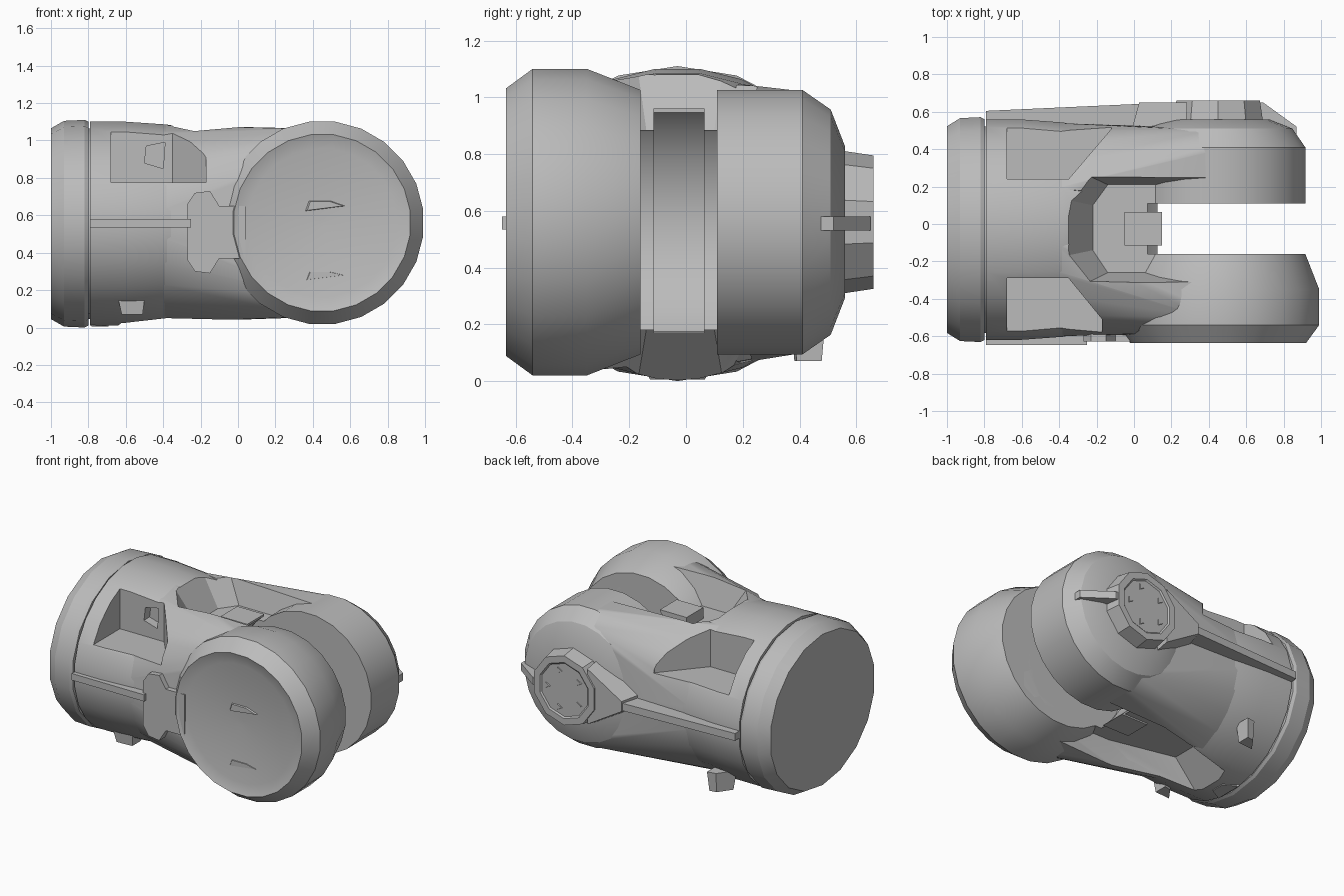
import bpy, bmesh, math
from mathutils import Vector

cube = bpy.data.objects.get("Cube")
if cube:
    bpy.data.objects.remove(cube, do_unlink=True)

grey = bpy.data.materials.new("plain_grey")
grey.use_nodes = True
COLOR = (0.5, 0.5, 0.5, 1)
grey.diffuse_color = COLOR
grey.node_tree.nodes["Principled BSDF"].inputs["Base Color"].default_value = COLOR

HX = 0.45                     # hinge position
X, Y, Z = Vector((1, 0, 0)), Vector((0, 1, 0)), Vector((0, 0, 1))
body_axis = Vector((0, -0.03, 0.555))
hinge = Vector((HX, 0, 0.56))


def finish(name, bm):
    bmesh.ops.remove_doubles(bm, verts=bm.verts, dist=1e-5)
    bmesh.ops.recalc_face_normals(bm, faces=bm.faces)
    me = bpy.data.meshes.new(name)
    bm.to_mesh(me)
    bm.free()
    me.materials.append(grey)
    ob = bpy.data.objects.new(name, me)
    bpy.context.collection.objects.link(ob)
    return ob


def loft(name, rings):
    """Skin a list of equal-sized point rings and close both ends."""
    bm = bmesh.new()
    rows = [[bm.verts.new(p) for p in ring] for ring in rings]
    n = len(rows[0])
    for a, b in zip(rows, rows[1:]):
        for i in range(n):
            j = (i + 1) % n
            bm.faces.new((a[i], a[j], b[j], b[i]))
    bm.faces.new(rows[0])
    bm.faces.new(rows[-1])
    return finish(name, bm)


def circle(p, r, axis, centre, sides, wide=1.0):
    pts = []
    for i in range(sides):
        a = 2 * math.pi * (i + 0.5) / sides
        c, s = r * math.cos(a), r * math.sin(a)
        pts.append(centre + (Vector((p, c * wide, s)) if axis == X else Vector((c, p, s))))
    return pts


def lathe(name, profile, axis, centre, sides, wide=1.0):
    """Turn (position, radius) pairs around the x or y axis."""
    return loft(name, [circle(p, r, axis, centre, sides, wide) for p, r in profile])


def prism(name, points, origin, u, v, w, depth, taper=1.0, mid=(0, 0)):
    """Extrude a 2D outline laid along u and v by depth along w."""
    def ring(s, d):
        return [origin + u * (mid[0] + (a - mid[0]) * s)
                + v * (mid[1] + (b - mid[1]) * s) + w * d for a, b in points]
    return loft(name, [ring(1, 0), ring(taper, depth)])


def hull(name, points):
    bm = bmesh.new()
    for p in points:
        bm.verts.new(p)
    bmesh.ops.convex_hull(bm, input=bm.verts)
    bmesh.ops.delete(bm, geom=[v for v in bm.verts if not v.link_faces], context="VERTS")
    bmesh.ops.dissolve_limit(bm, angle_limit=0.01, verts=bm.verts, edges=bm.edges)
    return finish(name, bm)


def cut(targets, cutters):
    for target in targets:
        for c in cutters:
            m = target.modifiers.new("cut_" + c.name, "BOOLEAN")
            m.operation, m.solver, m.object = "DIFFERENCE", "EXACT", c
        dg = bpy.context.evaluated_depsgraph_get()
        me = bpy.data.meshes.new_from_object(target.evaluated_get(dg))
        target.modifiers.clear()
        target.data = me
    for c in cutters:
        bpy.data.objects.remove(c, do_unlink=True)


def smooth(*obs):
    for ob in obs:
        bpy.ops.object.select_all(action="DESELECT")
        ob.select_set(True)
        bpy.context.view_layer.objects.active = ob
        bpy.ops.object.shade_smooth_by_angle(angle=math.radians(25))


def box(name, x0, x1, y0, y1, z0, z1):
    return prism(name, [(x0, z0), (x1, z0), (x1, z1), (x0, z1)],
                 Vector((0, y0, 0)), X, Z, Y, y1 - y0)


# Main barrel
body = lathe("body", [(-0.79, 0.55), (-0.6, 0.55), (-0.38, 0.535), (-0.2, 0.5),
                      (0.2, 0.485), (0.44, 0.465)], X, body_axis, 24, wide=1.08)

# Shoulders blending the round barrel into each fork arm
shoulders = []
for name, side, discs in (
        ("front_shoulder", -1, [(-0.575, 0.4), (-0.5, 0.505), (-0.3, 0.505), (-0.17, 0.47)]),
        ("rear_shoulder", 1, [(0.12, 0.465), (0.41, 0.465), (0.5, 0.4)])):
    points = [p for p in circle(-0.42, 0.532, X, body_axis, 24, 1.08) if p.y * side > 0.1]
    for y, r in discs:
        points += circle(y, r, Y, hinge, 24)
    shoulders.append(hull(name, points))

# Slot with a round floor for the moving part
cutters = [lathe("slot_round", [(-0.16, 0.5), (0.11, 0.5)], Y, hinge, 32),
           box("slot_open", HX, 1.1, -0.16, 0.11, -0.1, 1.2)]

# Scoops above and below the slot
cutters.append(prism(
    "top_scoop",
    [(-0.22, -0.14), (-0.22, 0.1), (-0.14, 0.21), (0.6, 0.21), (0.6, -0.26), (-0.14, -0.26)],
    Vector((0, 0, 0.885)), X, Y, Z, 0.3, 1.35, (0.35, -0.02)))
cutters.append(prism(
    "bottom_scoop",
    [(-0.45, -0.14), (-0.45, 0.1), (0.0, 0.2), (0.6, 0.2), (0.6, -0.24), (0.0, -0.24)],
    Vector((0, 0, 0.18)), X, Y, -Z, 0.25, 1.35, (0.35, -0.02)))

# Stepped pockets on both upper shoulders: upright wall, level ledge, slanted end
for side, wall, end in ((-1, 0.29, -0.17), (1, 0.24, -0.12)):
    plan = [(-0.68, wall), (-0.35, wall), (end, 0.51), (end, 0.8), (-0.68, 0.8)]
    cutters.append(prism("shoulder_pocket", [(x, y * side) for x, y in plan],
                         Vector((0, 0, 0.775)), X, Y, Z, 0.5))
cutters.append(prism("pocket_notch", [(-0.5, 0.88), (-0.4, 0.85), (-0.39, 0.99), (-0.49, 0.97)],
                     Vector((0, -0.4, 0)), X, Z, Y, 0.17))
cut([body] + shoulders, cutters)

# End cap behind a narrow groove
cap = lathe("end_cap", [(-1, 0.51), (-0.93, 0.55), (-0.82, 0.555), (-0.8, 0.545),
                        (-0.8, 0.51), (-0.78, 0.51)], X, body_axis, 18, wide=1.1)

# Front fork arm with a shallow dished face, and rear arm stepping in to its hub
front_arm = lathe("front_arm", [(-0.6, 0.02), (-0.615, 0.4), (-0.628, 0.455), (-0.635, 0.475),
                                (-0.54, 0.545), (-0.35, 0.545), (-0.16, 0.47)], Y, hinge, 24)
rear_arm = lathe("rear_arm", [(0.11, 0.47), (0.41, 0.47), (0.51, 0.4), (0.56, 0.27)], Y, hinge, 24)
cut([front_arm], [lathe("inner_socket", [(-0.3, 0.1), (-0.1, 0.1)], Y, Vector((0.66, 0, 0.3)), 6)])

# Rear hub with a rim and pins
lathe("rear_hub", [(0.5, 0.29), (0.56, 0.25), (0.66, 0.235), (0.66, 0.19), (0.652, 0.18)], Y, hinge, 10)
for i in range(5):
    a = 2 * math.pi * i / 5
    lathe("hub_pin", [(0.64, 0.03), (0.658, 0.02)], Y,
          hinge + Vector((0.13 * math.cos(a), 0, 0.13 * math.sin(a))), 3)

# Raised marks on the dished face
for z, h in ((0.25, 0.05), (0.62, 0.06)):
    prism("dish_mark", [(-0.1, 0), (0.14, 0.03), (0.05, h), (-0.08, h)],
          Vector((HX, -0.59, z)), X, Z, -Y, 0.025, 0.8, (0, 0.03))

# Keeper block on the slot floor
block = box("slot_block", -0.05, 0.15, -0.115, 0.065, 0.17, 0.96)
cut([block], [lathe("block_curve", [(-0.3, 0.49), (0.3, 0.49)], Y, hinge, 32)])
smooth(body, cap, front_arm, rear_arm, block, *shoulders)

# Side fins along the barrel
box("front_fin", -0.79, -0.25, -0.648, -0.5, 0.535, 0.58)
prism("rear_fin", [(-0.79, 0.4), (-0.79, 0.605), (0.2, 0.65), (0.69, 0.65), (0.87, 0.52), (0.87, 0.4)],
      Vector((0, 0, 0.53)), X, Y, Z, 0.05)
# Sloped web joining the rear fin to the hub
prism("hub_web", [(-0.02, -0.04), (0.28, -0.22), (0.28, 0.22), (-0.02, 0.04)],
      Vector((0, 0.48, 0.56)), X, Z, Y, 0.17, 0.85, (0.3, 0))

# Front bracket plate with ears
ears = [(0.04, 0.37), (-0.1, 0.37), (-0.15, 0.29), (-0.23, 0.3), (-0.27, 0.36)]
outline = ears + [(x, 2 * 0.51 - z) for x, z in reversed(ears)]
prism("front_bracket", outline, Vector((0, -0.5, 0)), X, Z, -Y, 0.128)

# Small lugs under the barrel
for y, z in ((-0.36, 0.15), (0.43, 0.2)):
    prism("lower_lug", [(-0.64, -0.06), (-0.5, -0.05), (-0.5, 0.06), (-0.56, 0.05)],
          Vector((0, y, z)), X, Y, -Z, z - 0.07, 0.8, (-0.55, 0))
prism("bottom_lug", [(-0.79, -0.12), (-0.68, -0.06), (-0.68, 0.06), (-0.79, 0.12)],
      Vector((0, -0.03, 0.05)), X, Y, -Z, 0.045, 0.8, (-0.75, 0))
